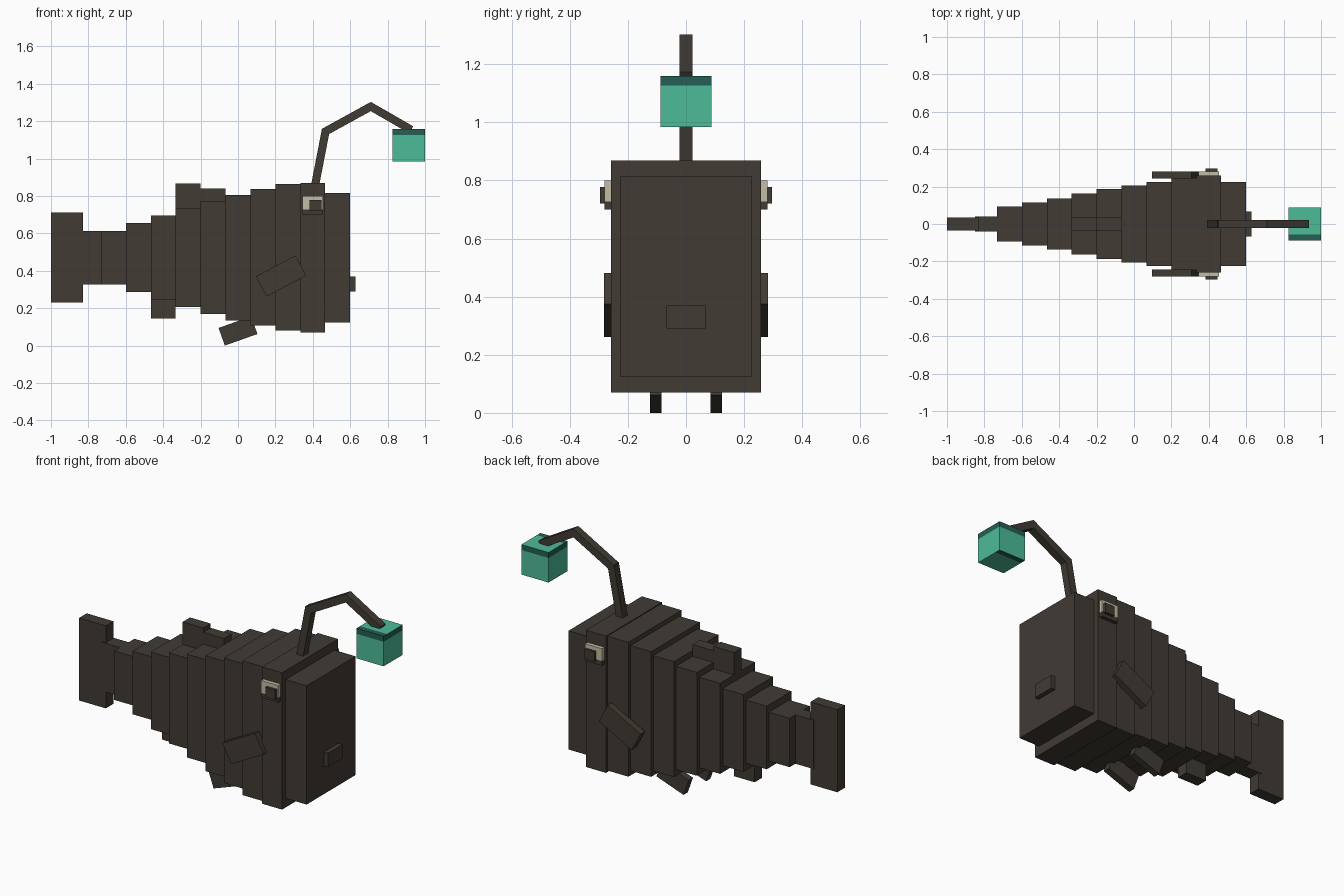
import bpy, bmesh, math
from mathutils import Matrix, Vector

if "Cube" in bpy.data.objects:
    bpy.data.objects.remove(bpy.data.objects["Cube"])


def material(name, rgb):
    m = bpy.data.materials.new(name)
    m.diffuse_color = (*rgb, 1)
    m.use_nodes = True
    m.node_tree.nodes["Principled BSDF"].inputs["Base Color"].default_value = m.diffuse_color
    return m


BROWN = material("dark_brown", (0.052, 0.043, 0.034))
CREAM = material("eye_cream", (0.55, 0.51, 0.38))
TEAL = material("glow_teal", (0.073, 0.497, 0.315))
DEEP = material("deep_teal", (0.018, 0.112, 0.089))


def finish(name, bm, *mats):
    me = bpy.data.meshes.new(name)
    bm.to_mesh(me)
    bm.free()
    ob = bpy.data.objects.new(name, me)
    bpy.context.collection.objects.link(ob)
    for m in mats:
        me.materials.append(m)
    return ob


def tilted(name, center, size, degrees=0, mat=BROWN):
    """Box turned in the side plane (x towards z)."""
    bm = bmesh.new()
    bmesh.ops.create_cube(bm, size=1, matrix=Matrix.Translation(center)
                          @ Matrix.Rotation(-math.radians(degrees), 4, 'Y')
                          @ Matrix.Diagonal((*size, 1)))
    return finish(name, bm, mat)


def box(name, x0, x1, y0, y1, z0, z1, mat=BROWN):
    return tilted(name, ((x0 + x1) / 2, (y0 + y1) / 2, (z0 + z1) / 2),
                  (x1 - x0, y1 - y0, z1 - z0), 0, mat)


# Body: stepped slices from the tail root to the head (x0, x1, half width, z0, z1)
slices = [
    (-0.85, -0.733, 0.04, 0.327, 0.612),
    (-0.733, -0.60, 0.093, 0.327, 0.612),
    (-0.60, -0.466, 0.114, 0.287, 0.655),
    (-0.466, -0.333, 0.137, 0.245, 0.695),
    (-0.333, -0.20, 0.162, 0.207, 0.735),
    (-0.20, -0.066, 0.186, 0.170, 0.772),
    (-0.066, 0.067, 0.205, 0.133, 0.806),
    (0.067, 0.20, 0.225, 0.107, 0.836),
    (0.20, 0.335, 0.245, 0.080, 0.863),
    (0.335, 0.465, 0.258, 0.071, 0.868),
]
for i, (x0, x1, w, z0, z1) in enumerate(slices):
    box(f"body_slice_{i}", x0, x1, -w, w, z0, z1)
box("head", 0.465, 0.60, -0.225, 0.225, 0.124, 0.816)
box("mouth", 0.58, 0.627, -0.067, 0.067, 0.29, 0.37)

# Fins on the centre line
box("tail_fin", -1.0, -0.828, -0.035, 0.035, 0.23, 0.711)
box("dorsal_fin_rear", -0.333, -0.20, -0.034, 0.034, 0.70, 0.866)
box("dorsal_fin_front", -0.20, -0.066, -0.034, 0.034, 0.72, 0.841)
box("anal_fin", -0.466, -0.333, -0.034, 0.034, 0.145, 0.28)

# Paired fins and eyes
for side, s in (("right", -1), ("left", 1)):
    tilted(f"pectoral_fin_{side}", (0.23, s * 0.262, 0.372), (0.24, 0.04, 0.122), 28)
    tilted(f"pelvic_fin_{side}", (0.0, s * 0.104, 0.078), (0.185, 0.04, 0.10), 19.5)

    def plate(name, x0, x1, out, z0, z1, mat):
        box(f"{name}_{side}", x0, x1, *sorted((s * 0.22, s * out)), z0, z1, mat)
    plate("eye", 0.345, 0.455, 0.28, 0.728, 0.80, CREAM)
    plate("eye_lower_lid", 0.345, 0.455, 0.28, 0.70, 0.728, BROWN)
    plate("pupil", 0.383, 0.446, 0.296, 0.72, 0.777, BROWN)

# Lure stalk: three jointed rods
path = [Vector(p) for p in ((0.403, 0.81), (0.468, 1.145), (0.71, 1.278), (0.915, 1.16))]
for i, (a, b) in enumerate(zip(path, path[1:])):
    d, c = b - a, (a + b) / 2
    tilted(f"stalk_{i}", (c.x, 0, c.y), (d.length + 0.025, 0.045, 0.043),
           math.degrees(math.atan2(d.y, d.x)))

# Lantern cube with a dark band around the top and strips on two edges
bm = bmesh.new()
bmesh.ops.create_cube(bm, size=0.175, matrix=Matrix.Translation((0.9125, 0, 1.0715)))
for co, no in (((0, 0, 1.127), (0, 0, 1)), ((0, -0.055, 0), (0, 1, 0)),
               ((0, 0.055, 0), (0, 1, 0))):
    bmesh.ops.bisect_plane(bm, geom=bm.verts[:] + bm.edges[:] + bm.faces[:],
                           plane_co=co, plane_no=no)
bm.normal_update()
for f in bm.faces:
    c, n = f.calc_center_median(), f.normal
    if n.z > 0.5:
        dark = c.y < -0.055
    elif n.z < -0.5:
        dark = c.y > 0.055
    else:
        dark = c.z > 1.127
    f.material_index = int(dark)
finish("lantern", bm, TEAL, DEEP)
